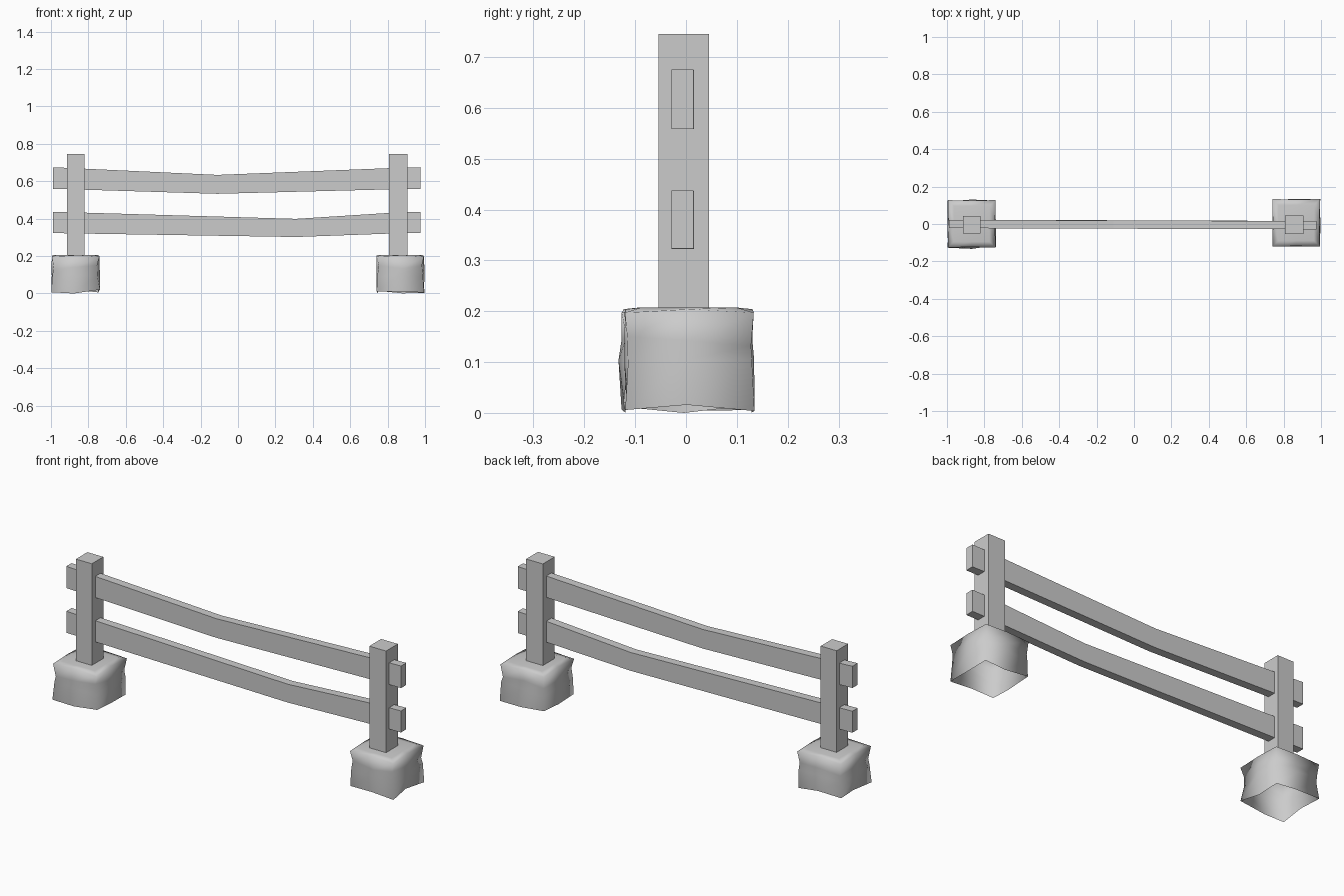
import bpy, bmesh, random
from mathutils import Vector

if "Cube" in bpy.data.objects:
    bpy.data.objects.remove(bpy.data.objects["Cube"], do_unlink=True)

# One plain grey for the whole fence
grey = bpy.data.materials.new("plain_grey")
grey.use_nodes = True
colour = (0.6, 0.6, 0.6, 1)
grey.diffuse_color = colour
grey.node_tree.nodes["Principled BSDF"].inputs["Base Color"].default_value = colour


def finish(name, bm, smooth=False):
    bmesh.ops.recalc_face_normals(bm, faces=bm.faces)
    mesh = bpy.data.meshes.new(name)
    bm.to_mesh(mesh)
    bm.free()
    mesh.materials.append(grey)
    for face in mesh.polygons:
        face.use_smooth = smooth
    obj = bpy.data.objects.new(name, mesh)
    bpy.context.collection.objects.link(obj)
    return obj


def loft(bm, loops):
    """Join closed loops of points with quads and return the vertex rings."""
    rings = [[bm.verts.new(p) for p in loop] for loop in loops]
    n = len(rings[0])
    for a, b in zip(rings, rings[1:]):
        for i in range(n):
            j = (i + 1) % n
            bm.faces.new((a[i], a[j], b[j], b[i]))
    return rings


def post(name, x0, x1, y0, y1):
    bm = bmesh.new()
    loops = [[(x0, y0, z), (x1, y0, z), (x1, y1, z), (x0, y1, z)] for z in (0.19, 0.745)]
    for ring in loft(bm, loops):
        bm.faces.new(ring)
    finish(name, bm)


def rail(name, stations):
    """Sagging plank through stations of (x, centre y, bottom z, top z)."""
    bm = bmesh.new()
    half = 0.022
    loops = [[(x, y - half, lo), (x, y + half, lo), (x, y + half, hi), (x, y - half, hi)]
             for x, y, lo, hi in stations]
    rings = loft(bm, loops)
    bm.faces.new(rings[0])
    bm.faces.new(rings[-1])
    finish(name, bm)


def stone(name, cx, cy, seed):
    """Hollow lump: square rings whose corners pinch in while the sides bulge."""
    rng = random.Random(seed)
    outline = [(-1, -1), (0, -1), (1, -1), (1, 0), (1, 1), (0, 1), (-1, 1), (-1, 0)]
    # corner height, corner spread, side height, side spread
    levels = [(0.012, 0.96, 0.010, 0.90), (0.095, 0.91, 0.10, 0.99),
              (0.14, 0.89, 0.14, 0.96), (0.197, 0.96, 0.204, 0.94),
              (0.207, 0.72, 0.207, 0.72)]
    loops = []
    for k, (cz, cs, sz, ss) in enumerate(levels):
        wobble = 0.012 if k < 3 else 0.002
        loop = []
        for dx, dy in outline:
            corner = dx != 0 and dy != 0
            z, s = (cz, cs) if corner else (sz, ss)
            z += rng.uniform(-1, 1) * (0.01 if k < 3 else 0)
            r = 0.132 * s
            loop.append(Vector((cx + dx * r + rng.uniform(-wobble, wobble) * (0.4 if dx else 1),
                                cy + dy * r + rng.uniform(-wobble, wobble) * (0.4 if dy else 1),
                                max(z, 0))))
        loops.append(loop)
    # Rest the lowest point on the ground
    min(loops[0], key=lambda p: p.z).z = 0
    bm = bmesh.new()
    rings = loft(bm, loops)
    bm.faces.new(rings[-1])
    finish(name, bm, smooth=True)


# Posts
post("right_post", -0.913, -0.82, -0.052, 0.044)
post("left_post", 0.807, 0.905, -0.054, 0.045)

# Rails with an off-centre sag
rail("upper_rail", [(-0.99, 0, 0.56, 0.675), (-0.11, -0.003, 0.533, 0.634),
                    (0.86, -0.006, 0.558, 0.672), (0.975, -0.007, 0.558, 0.675)])
rail("lower_rail", [(-0.99, 0, 0.323, 0.437), (0.31, -0.003, 0.302, 0.399),
                    (0.86, -0.006, 0.322, 0.434), (0.975, -0.007, 0.323, 0.437)])

# Stone footings
stone("right_stone", -0.868, 0.001, 4)
stone("left_stone", 0.867, 0.006, 11)
